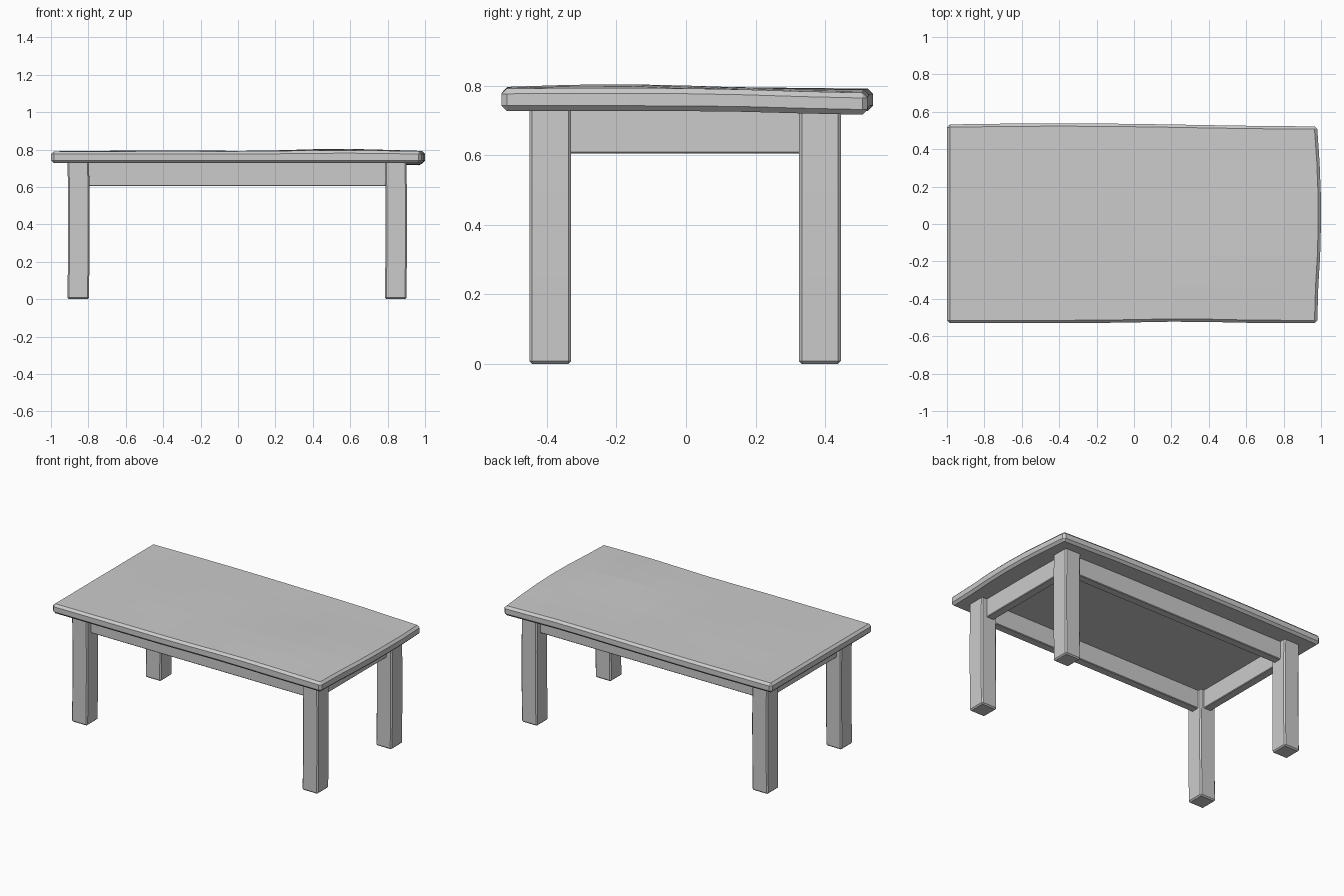
import bpy, bmesh, math

cube = bpy.data.objects.get("Cube")
if cube:
    bpy.data.objects.remove(cube, do_unlink=True)

grey = bpy.data.materials.new("plain grey")
grey.use_nodes = True
colour = (0.6, 0.6, 0.6, 1)
grey.diffuse_color = colour
grey.node_tree.nodes["Principled BSDF"].inputs["Base Color"].default_value = colour


def box(name, x, y, z, bevel, cuts=()):
    """Chamfered box from (low, high) ranges, sliced at (axis, position) cuts."""
    bm = bmesh.new()
    bmesh.ops.create_cube(bm, size=1)
    for v in bm.verts:
        for i, (low, high) in enumerate((x, y, z)):
            v.co[i] = low if v.co[i] < 0 else high
    bmesh.ops.bevel(bm, geom=bm.edges[:], offset=bevel, segments=1, affect='EDGES')
    for axis, position in cuts:
        point = [0, 0, 0]
        normal = [0, 0, 0]
        point[axis], normal[axis] = position, 1
        bmesh.ops.bisect_plane(bm, geom=bm.verts[:] + bm.edges[:] + bm.faces[:],
                               plane_co=point, plane_no=normal)
    bmesh.ops.recalc_face_normals(bm, faces=bm.faces[:])
    mesh = bpy.data.meshes.new(name)
    bm.to_mesh(mesh)
    bm.free()
    mesh.materials.append(grey)
    obj = bpy.data.objects.new(name, mesh)
    bpy.context.collection.objects.link(obj)
    return obj


def bump(x, y, cx, cy, width):
    return math.exp(-((x - cx) ** 2 + (y - cy) ** 2) / width ** 2)


# Hand-hewn tabletop: sliced slab with a gently uneven surface and outline
cuts = [(0, i / 5) for i in range(-4, 5)] + [(1, i / 6) for i in range(-2, 3)]
top = box("tabletop", (-1, 1), (-0.53, 0.53), (0.727, 0.79), 0.015, cuts)
for v in top.data.vertices:
    x, y, z = v.co
    droop = bump(x, y, 1, 0.53, 0.3)
    if z > 0.76:
        v.co.z += 0.014 * bump(x, y, 0.55, -0.2, 0.35) + 0.006 * bump(x, y, -0.4, 0, 0.4)
    v.co.z -= 0.011 * droop
    if x > 0.9:
        v.co.x -= 0.02 * min(1, abs(y - 0.05) / 0.45) ** 2
    if y > 0.45:
        v.co.y += 0.008 * math.cos((x + 0.4) * 2.2)
    elif y < -0.45:
        v.co.y += 0.008 * bump(x, 0, 0.25, 0, 0.3)

# Four square legs with a slight lean
for side, x in (("left", (0.785, 0.9)), ("right", (-0.912, -0.797))):
    for end, y in (("front", (-0.45, -0.33)), ("back", (0.325, 0.445))):
        leg = box(f"{end}_{side}_leg", x, y, (0, 0.745), 0.008, [(2, 0.25), (2, 0.5)])
        for v in leg.data.vertices:
            v.co.x += 0.004 * math.sin(v.co.z * 4)

# Aprons set back from the outer leg faces
for end, y in (("front", (-0.41, -0.355)), ("back", (0.35, 0.405))):
    box(f"{end}_apron", (-0.81, 0.8), y, (0.605, 0.74), 0.004)
for side, x in (("left", (0.81, 0.865)), ("right", (-0.875, -0.82))):
    box(f"{side}_apron", x, (-0.34, 0.335), (0.605, 0.74), 0.004)
